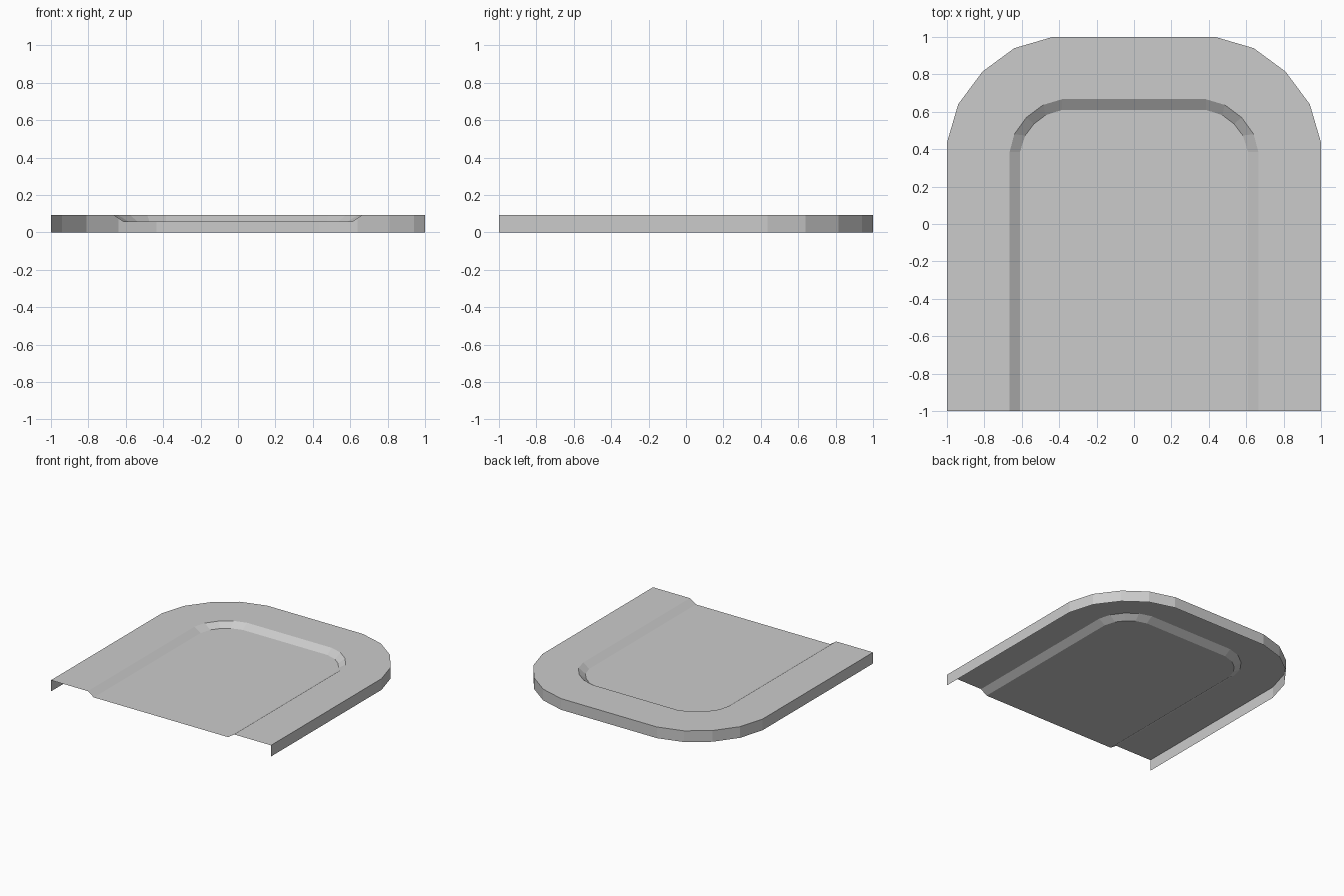
import bpy, bmesh

if "Cube" in bpy.data.objects:
    bpy.data.objects.remove(bpy.data.objects["Cube"])

TOP, FLOOR = 0.092, 0.055

# Right-hand halves of the U-shaped outlines, front edge to back
outer = [(1, -1), (1, 0.435), (0.94, 0.64), (0.81, 0.815), (0.64, 0.94), (0.435, 1)]
lip = [(0.665, -1), (0.665, 0.385), (0.64, 0.48), (0.575, 0.57), (0.485, 0.637), (0.385, 0.667)]
inner = [(0.61, -1), (0.61, 0.385), (0.582, 0.473), (0.535, 0.535), (0.473, 0.582), (0.385, 0.61)]


def u_loop(bm, half, z):
    """Mirror a half outline into a full U of vertices."""
    pts = half + [(-x, y) for x, y in reversed(half)]
    return [bm.verts.new((x, y, z)) for x, y in pts]


def bridge(bm, a, b):
    for i in range(len(a) - 1):
        bm.faces.new((a[i], a[i + 1], b[i + 1], b[i]))


bm = bmesh.new()
# Skirt, flat rim and sloped step, open at the front and below
loops = [u_loop(bm, outer, 0), u_loop(bm, outer, TOP),
         u_loop(bm, lip, TOP), u_loop(bm, inner, FLOOR)]
for a, b in zip(loops, loops[1:]):
    bridge(bm, a, b)
# Recessed floor, in strips across from side to side
f = loops[-1]
n = len(f)
for i in range(n // 2 - 1):
    bm.faces.new((f[i], f[i + 1], f[n - 2 - i], f[n - 1 - i]))

mesh = bpy.data.meshes.new("recessed_panel")
bm.to_mesh(mesh)
bm.free()
panel = bpy.data.objects.new("recessed_panel", mesh)
bpy.context.collection.objects.link(panel)
